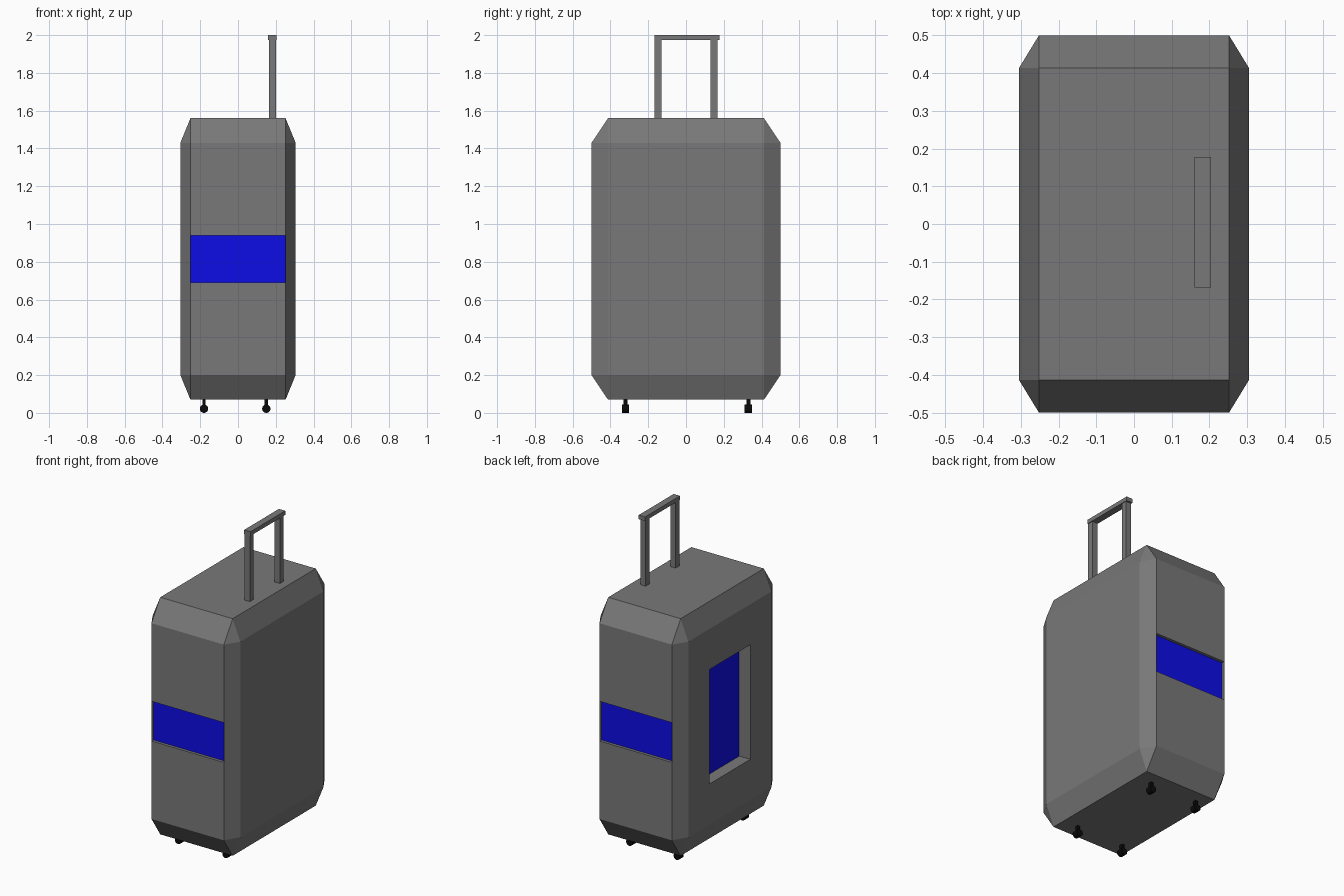
import bpy, bmesh
from mathutils import Vector, Matrix

if "Cube" in bpy.data.objects:
    bpy.data.objects.remove(bpy.data.objects["Cube"])


def material(name, rgb):
    m = bpy.data.materials.new(name)
    m.diffuse_color = (*rgb, 1)
    m.use_nodes = True
    m.node_tree.nodes["Principled BSDF"].inputs["Base Color"].default_value = m.diffuse_color
    return m


GREY = material("grey shell", (0.19, 0.19, 0.19))
BLUE = material("blue panel", (0.004, 0.004, 0.8))
BLACK = material("black rubber", (0.003, 0.003, 0.003))


def finish(name, bm, mats):
    bmesh.ops.recalc_face_normals(bm, faces=bm.faces[:])
    me = bpy.data.meshes.new(name)
    bm.to_mesh(me)
    bm.free()
    for m in mats:
        me.materials.append(m)
    ob = bpy.data.objects.new(name, me)
    bpy.context.collection.objects.link(ob)
    return ob


def box(name, lo, hi, mat):
    lo, hi = Vector(lo), Vector(hi)
    bm = bmesh.new()
    bmesh.ops.create_cube(bm, size=1)
    bmesh.ops.scale(bm, vec=hi - lo, verts=bm.verts[:])
    bmesh.ops.translate(bm, vec=(lo + hi) / 2, verts=bm.verts[:])
    return finish(name, bm, [mat])


def recess(bm, normal, half_w, half_h, depth):
    """Sink a blue-floored rectangle into the flat face with this normal."""
    n = Vector(normal)
    bm.normal_update()
    face = max(bm.faces, key=lambda f: (round(f.normal.dot(n), 3), f.calc_area()))
    side = Vector((abs(n.y), abs(n.x), 0))
    plane = face.calc_center_median().dot(n)
    for d in (0, depth):
        bmesh.ops.inset_individual(bm, faces=[face], thickness=0.005)
        for v in face.verts:
            s = half_w if v.co.dot(side) > 0 else -half_w
            z = half_h if v.co.z > 0 else -half_h
            v.co = n * (plane - d) + side * s + Vector((0, 0, z))
    face.material_index = 1


# Shell: bevelled box, stretched so the chamfers follow its proportions
bm = bmesh.new()
bmesh.ops.create_cube(bm, size=2)
bmesh.ops.bevel(bm, geom=bm.edges[:], offset=0.1745, offset_type='OFFSET',
                segments=1, affect='EDGES', profile=0.5)
bmesh.ops.scale(bm, vec=(0.305, 0.5, 0.745), verts=bm.verts[:])
recess(bm, (0, -1, 0), 0.2512, 0.125, 0.018)   # front band
recess(bm, (0, 1, 0), 0.2512, 0.125, 0.018)    # back band
recess(bm, (-1, 0, 0), 0.203, 0.36, 0.077)     # side pocket
bmesh.ops.translate(bm, vec=(0, 0, 0.815), verts=bm.verts[:])
finish("suitcase_shell", bm, [GREY, BLUE])

# Pull handle
for label, y in (("front", -0.149), ("back", 0.149)):
    box(f"handle_post_{label}", (0.163, y - 0.019, 1.55), (0.2, y + 0.019, 1.976), GREY)
box("handle_grip", (0.16, -0.168, 1.974), (0.204, 0.178, 2.0), GREY)

# Castors
for i, (x, y) in enumerate([(x, y) for x in (-0.18, 0.15) for y in (-0.32, 0.33)]):
    box(f"castor_stem_{i}", (x - 0.009, y - 0.011, 0.03), (x + 0.009, y + 0.011, 0.075), BLACK)
    bm = bmesh.new()
    bmesh.ops.create_cone(bm, cap_ends=True, segments=24, radius1=0.022,
                          radius2=0.022, depth=0.038,
                          matrix=Matrix.Translation((x, y, 0.022)) @ Matrix.Rotation(1.5707963, 4, 'X'))
    finish(f"castor_wheel_{i}", bm, [BLACK])
